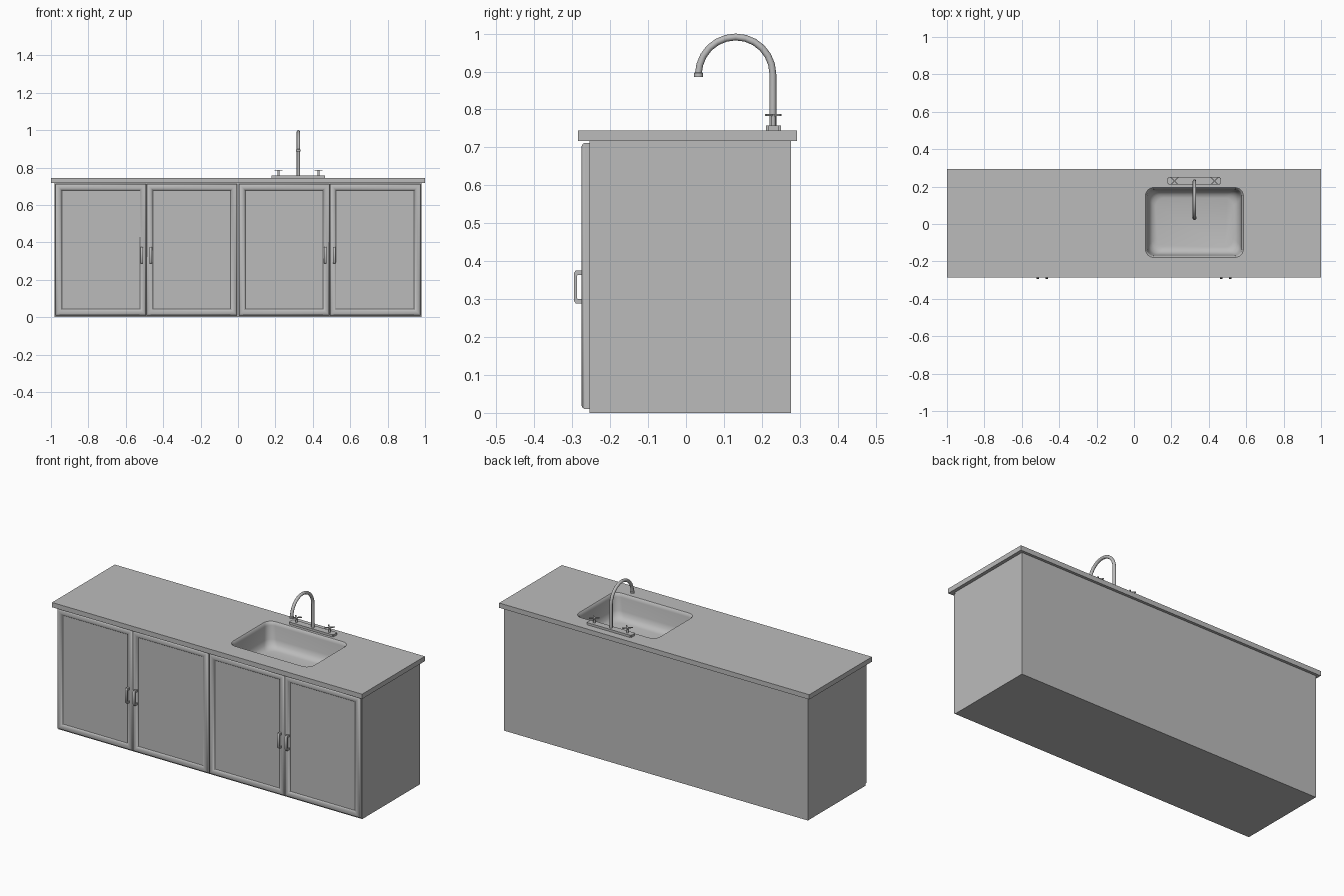
import bpy, bmesh
from math import sin, cos, pi, radians
from mathutils import Matrix, Vector

cube = bpy.data.objects.get("Cube")
if cube:
    bpy.data.objects.remove(cube, do_unlink=True)

grey = bpy.data.materials.new("plain grey")
grey.use_nodes = True
colour = (0.5, 0.5, 0.5, 1)
grey.diffuse_color = colour
grey.node_tree.nodes["Principled BSDF"].inputs["Base Color"].default_value = colour


def finish(name, bm, smooth=True):
    bmesh.ops.recalc_face_normals(bm, faces=bm.faces)
    mesh = bpy.data.meshes.new(name)
    bm.to_mesh(mesh)
    bm.free()
    mesh.materials.append(grey)
    obj = bpy.data.objects.new(name, mesh)
    bpy.context.collection.objects.link(obj)
    if smooth:
        bpy.ops.object.select_all(action='DESELECT')
        obj.select_set(True)
        bpy.context.view_layer.objects.active = obj
        bpy.ops.object.shade_smooth_by_angle(angle=radians(40))
    return obj


def add_box(bm, lo, hi, turn=0):
    lo, hi = Vector(lo), Vector(hi)
    matrix = (Matrix.Translation((lo + hi) / 2) @ Matrix.Rotation(turn, 4, 'Z')
              @ Matrix.Diagonal((*(hi - lo), 1)))
    return bmesh.ops.create_cube(bm, size=1, matrix=matrix)["verts"]


def add_post(bm, x, y, z0, z1, r):
    bmesh.ops.create_cone(bm, cap_ends=True, segments=12, radius1=r, radius2=r, depth=z1 - z0,
                          matrix=Matrix.Translation((x, y, (z0 + z1) / 2)))


def bridge(bm, a, b):
    for i in range(len(a)):
        j = (i + 1) % len(a)
        bm.faces.new((a[i], a[j], b[j], b[i]))


def rounded_ring(bm, cx, cy, hx, hy, r, z):
    """Loop of vertices round a rounded rectangle."""
    ring = []
    for k, (sx, sy) in enumerate(((1, 1), (-1, 1), (-1, -1), (1, -1))):
        for s in range(7):
            a = (k + s / 6) * pi / 2
            ring.append(bm.verts.new((cx + sx * (hx - r) + r * cos(a),
                                      cy + sy * (hy - r) + r * sin(a), z)))
    return ring


# Cabinet body, open under the worktop so the basin can hang inside
bm = bmesh.new()
add_box(bm, (-0.98, -0.255, 0), (0.98, 0.277, 0.72))
bmesh.ops.delete(bm, geom=[f for f in bm.faces if f.normal.z > 0.9], context='FACES_ONLY')
finish("cabinet_body", bm, False)

# Worktop with the sink opening
SX, SY, HX, HY = 0.323, 0.008, 0.262, 0.187
TOP, UNDER = 0.745, 0.717
bm = bmesh.new()
outer, inner = [], []
for z in (TOP, UNDER):
    loop = [bm.verts.new((x, y, z)) for x, y in
            ((1, 0.293), (-1, 0.293), (-1, -0.285), (1, -0.285))]
    hole = rounded_ring(bm, SX, SY, HX, HY, 0.045, z)
    # Each corner fan joins one outer corner; quads fill between the corners
    for k in range(4):
        for s in range(6):
            bm.faces.new((loop[k], hole[7 * k + s], hole[7 * k + s + 1]))
        n = (k + 1) % 4
        bm.faces.new((loop[k], hole[7 * k + 6], hole[7 * n], loop[n]))
    outer.append(loop)
    inner.append(hole)
bridge(bm, *outer)
bridge(bm, *inner)
finish("worktop", bm)

# Sink basin: stacked rounded rings that curve into a flat floor
bm = bmesh.new()
rings = [rounded_ring(bm, SX, SY, HX - d, HY - d, r, z) for d, r, z in (
    (0, 0.045, TOP), (0.006, 0.042, 0.739), (0.009, 0.04, 0.725), (0.015, 0.045, 0.65),
    (0.022, 0.05, 0.625), (0.036, 0.05, 0.609), (0.055, 0.045, 0.603))]
for a, b in zip(rings, rings[1:]):
    bridge(bm, a, b)
bm.faces.new(rings[-1])
basin = finish("sink_basin", bm)
basin.data.flip_normals()  # the inside of the bowl is the visible side

# Four doors with rounded frames and recessed panels
edges = (-0.976, -0.491, -0.489, -0.005, 0.005, 0.489, 0.491, 0.976)
for n in range(4):
    x0, x1 = edges[2 * n:2 * n + 2]
    bm = bmesh.new()
    previous = None
    for inset, y in ((0, -0.255), (0, -0.267), (0.003, -0.272), (0.009, -0.275),
                     (0.022, -0.275), (0.028, -0.272), (0.034, -0.266)):
        ring = [bm.verts.new((x, y, z)) for x, z in (
            (x0 + inset, 0.01 + inset), (x1 - inset, 0.01 + inset),
            (x1 - inset, 0.712 - inset), (x0 + inset, 0.712 - inset))]
        if previous:
            bridge(bm, previous, ring)
        else:
            bm.faces.new(ring)
        previous = ring
    bm.faces.new(previous)
    finish(f"door_{n + 1}", bm)

# Door pulls, one pair beside each meeting edge
for n, x in enumerate((-0.515, -0.466, 0.466, 0.515)):
    bm = bmesh.new()
    w = 0.007
    rows = []
    for y, z in ((-0.272, 0.044), (-0.290, 0.044), (-0.295, 0.038), (-0.295, -0.038),
                 (-0.290, -0.044), (-0.272, -0.044)):
        rows.append((y, z))
    inside = ((-0.272, 0.032), (-0.285, 0.032), (-0.287, 0.030), (-0.287, -0.030),
              (-0.285, -0.032), (-0.272, -0.032))
    sections = [[bm.verts.new((x + sx * w, y, 0.332 + z))
                 for sx, (y, z) in ((-1, o), (1, o), (1, i), (-1, i))]
                for o, i in zip(rows, inside)]
    for a, b in zip(sections, sections[1:]):
        bridge(bm, a, b)
    bm.faces.new(sections[0])
    bm.faces.new(sections[-1])
    finish(f"door_pull_{n + 1}", bm)

# Tap base plate
bm = bmesh.new()
add_box(bm, (0.18, 0.211, TOP), (0.466, 0.25, 0.758))
bmesh.ops.bevel(bm, geom=[e for e in bm.edges if e.calc_length() < 0.02],
                offset=0.005, segments=2, affect='EDGES')
finish("tap_base", bm)

# Swan-neck spout swept along an upright and a half circle
bm = bmesh.new()
path = [(0.229, 0.755, 0, 0.009)]
for s in range(13):
    a = pi * s / 12
    path.append((0.131 + 0.098 * cos(a), 0.893 + 0.098 * sin(a), a, 0.009))
path[-1] = (0.033, 0.898, pi, 0.009)
path += [(0.033, 0.896, pi, 0.012), (0.033, 0.886, pi, 0.012)]
sections = []
for y, z, a, r in path:
    sections.append([bm.verts.new((0.323 + r * cos(t), y + r * sin(t) * cos(a),
                                   z + r * sin(t) * sin(a)))
                     for t in (2 * pi * k / 12 for k in range(12))])
for a, b in zip(sections, sections[1:]):
    bridge(bm, a, b)
bm.faces.new(sections[0])
bm.faces.new(sections[-1])
finish("tap_spout", bm)

# Cross-shaped tap handles
for side, x in (("right", 0.216), ("left", 0.43)):
    bm = bmesh.new()
    y = 0.23
    add_post(bm, x, y, 0.756, 0.788, 0.006)
    for turn in (pi / 4, -pi / 4):
        add_box(bm, (x - 0.028, y - 0.003, 0.783), (x + 0.028, y + 0.003, 0.788), turn)
    finish(f"tap_handle_{side}", bm)
